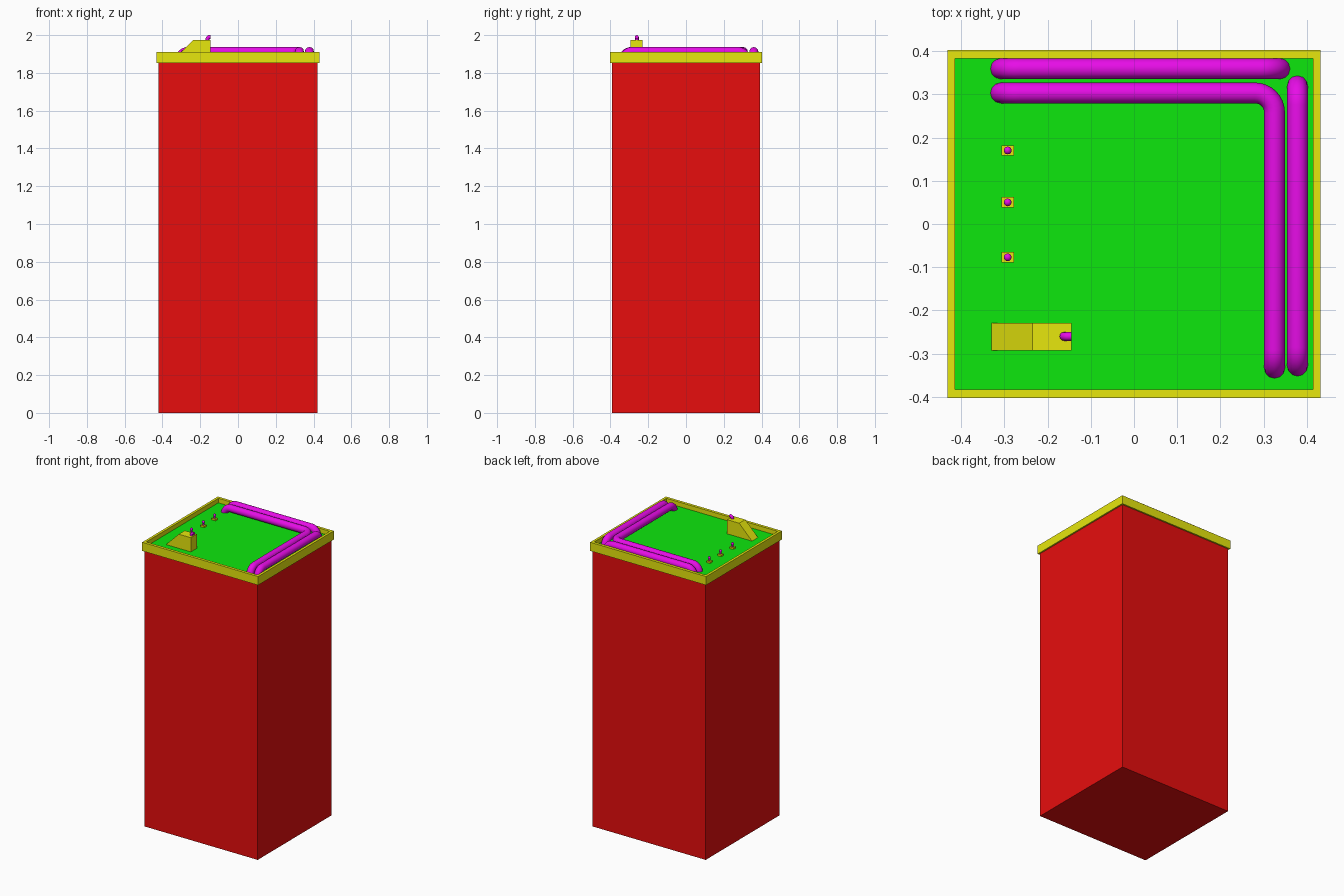
import bpy, bmesh, math
from mathutils import Vector

cube = bpy.data.objects.get("Cube")
if cube:
    bpy.data.objects.remove(cube, do_unlink=True)


def material(name, color):
    m = bpy.data.materials.new(name)
    m.use_nodes = True
    m.diffuse_color = (*color, 1)
    m.node_tree.nodes["Principled BSDF"].inputs["Base Color"].default_value = (*color, 1)
    return m


RED = material("wall red", (0.8, 0.004, 0.004))
GREEN = material("roof green", (0.004, 0.8, 0.004))
YELLOW = material("trim yellow", (0.8, 0.8, 0.004))
MAGENTA = material("pipe magenta", (0.8, 0.004, 0.8))

DECK = 1.88      # height of the roof surface
RIM = 1.91       # top of the parapet


def finish(bm, name, mat):
    bmesh.ops.recalc_face_normals(bm, faces=bm.faces)
    mesh = bpy.data.meshes.new(name)
    bm.to_mesh(mesh)
    bm.free()
    mesh.materials.append(mat)
    obj = bpy.data.objects.new(name, mesh)
    bpy.context.collection.objects.link(obj)
    return obj


def box(name, lo, hi, mat):
    bm = bmesh.new()
    bmesh.ops.create_cube(bm, size=1)
    lo, hi = Vector(lo), Vector(hi)
    for v in bm.verts:
        v.co = (lo + hi) / 2 + v.co * (hi - lo)
    return finish(bm, name, mat)


def rounded_path(corners, bend, steps=8):
    """Replace each inner right-angle corner with a quarter arc."""
    pts = [Vector(corners[0])]
    for a, b, c in zip(corners, corners[1:], corners[2:]):
        b = Vector(b)
        u, w = (Vector(a) - b).normalized(), (Vector(c) - b).normalized()
        centre = b + (u + w) * bend
        for i in range(steps + 1):
            t = math.pi / 2 * i / steps
            pts.append(centre - w * bend * math.cos(t) - u * bend * math.sin(t))
    pts.append(Vector(corners[-1]))
    return pts


def pipe(name, corners, radius, bend):
    curve = bpy.data.curves.new(name, "CURVE")
    curve.dimensions = "3D"
    curve.bevel_depth = radius
    curve.bevel_resolution = 4
    curve.use_fill_caps = True
    pts = rounded_path(corners, bend)
    spline = curve.splines.new("POLY")
    spline.points.add(len(pts) - 1)
    for p, co in zip(spline.points, pts):
        p.co = (*co, 1)
    curve.materials.append(MAGENTA)
    obj = bpy.data.objects.new(name, curve)
    bpy.context.collection.objects.link(obj)
    bpy.ops.object.select_all(action="DESELECT")
    obj.select_set(True)
    bpy.context.view_layer.objects.active = obj
    bpy.ops.object.convert(target="MESH")
    bpy.ops.object.shade_smooth_by_angle(angle=math.radians(50))


# Tower walls and roof deck
box("tower_body", (-0.421, -0.392, 0), (0.421, 0.392, 1.87), RED)
box("roof_deck", (-0.416, -0.386, 1.865), (0.416, 0.386, DECK), GREEN)

# Parapet ring: four mitred sides
bm = bmesh.new()
rings = []
for hx, hy, z in ((0.431, 0.402, 1.852), (0.431, 0.402, RIM),
                  (0.414, 0.383, RIM), (0.414, 0.383, 1.852)):
    rings.append([bm.verts.new((sx * hx, sy * hy, z))
                  for sx, sy in ((-1, -1), (1, -1), (1, 1), (-1, 1))])
for k in range(4):
    r, s = rings[k], rings[(k + 1) % 4]
    for i in range(4):
        j = (i + 1) % 4
        bm.faces.new((r[i], r[j], s[j], s[i]))
finish(bm, "parapet", YELLOW)

# Large roof pipes, both ends bending down into the deck
low, mid = 1.865, 1.913
pipe("back_pipe", [(-0.309, 0.359, low), (-0.309, 0.359, mid),
                   (0.338, 0.359, mid), (0.338, 0.359, low)], 0.024, 0.045)
pipe("corner_pipe", [(-0.309, 0.303, low), (-0.309, 0.303, mid), (0.325, 0.303, mid),
                     (0.325, -0.334, mid), (0.325, -0.334, low)], 0.024, 0.045)
pipe("side_pipe", [(0.378, 0.32, low), (0.378, 0.32, mid),
                   (0.378, -0.329, mid), (0.378, -0.329, low)], 0.024, 0.045)

# Stair hut with a sloping back
bm = bmesh.new()
profile = [(-0.33, DECK), (-0.145, DECK), (-0.145, 1.975), (-0.235, 1.975)]
face = bm.faces.new([bm.verts.new((x, -0.293, z)) for x, z in profile])
side = bmesh.ops.extrude_face_region(bm, geom=[face])
bmesh.ops.translate(bm, vec=(0, 0.064, 0),
                    verts=[g for g in side["geom"] if isinstance(g, bmesh.types.BMVert)])
finish(bm, "stair_hut", YELLOW)

# Elbow vent on the hut
pipe("hut_vent", [(-0.162, -0.26, 1.97), (-0.162, -0.26, 1.99),
                  (-0.145, -0.26, 1.99)], 0.01, 0.012)

# Row of small vents: square base, stem and round cap
for i, y in enumerate((0.17, 0.05, -0.077)):
    x = -0.292
    box(f"vent_base_{i + 1}", (x - 0.014, y - 0.012, DECK), (x + 0.014, y + 0.012, 1.891), YELLOW)
    pipe(f"vent_stem_{i + 1}", [(x, y, 1.885), (x, y, 1.91)], 0.006, 0)
    bm = bmesh.new()
    bmesh.ops.create_uvsphere(bm, u_segments=12, v_segments=8, radius=0.009)
    bmesh.ops.translate(bm, vec=(x, y, 1.911), verts=bm.verts)
    for f in bm.faces:
        f.smooth = True
    finish(bm, f"vent_cap_{i + 1}", MAGENTA)
